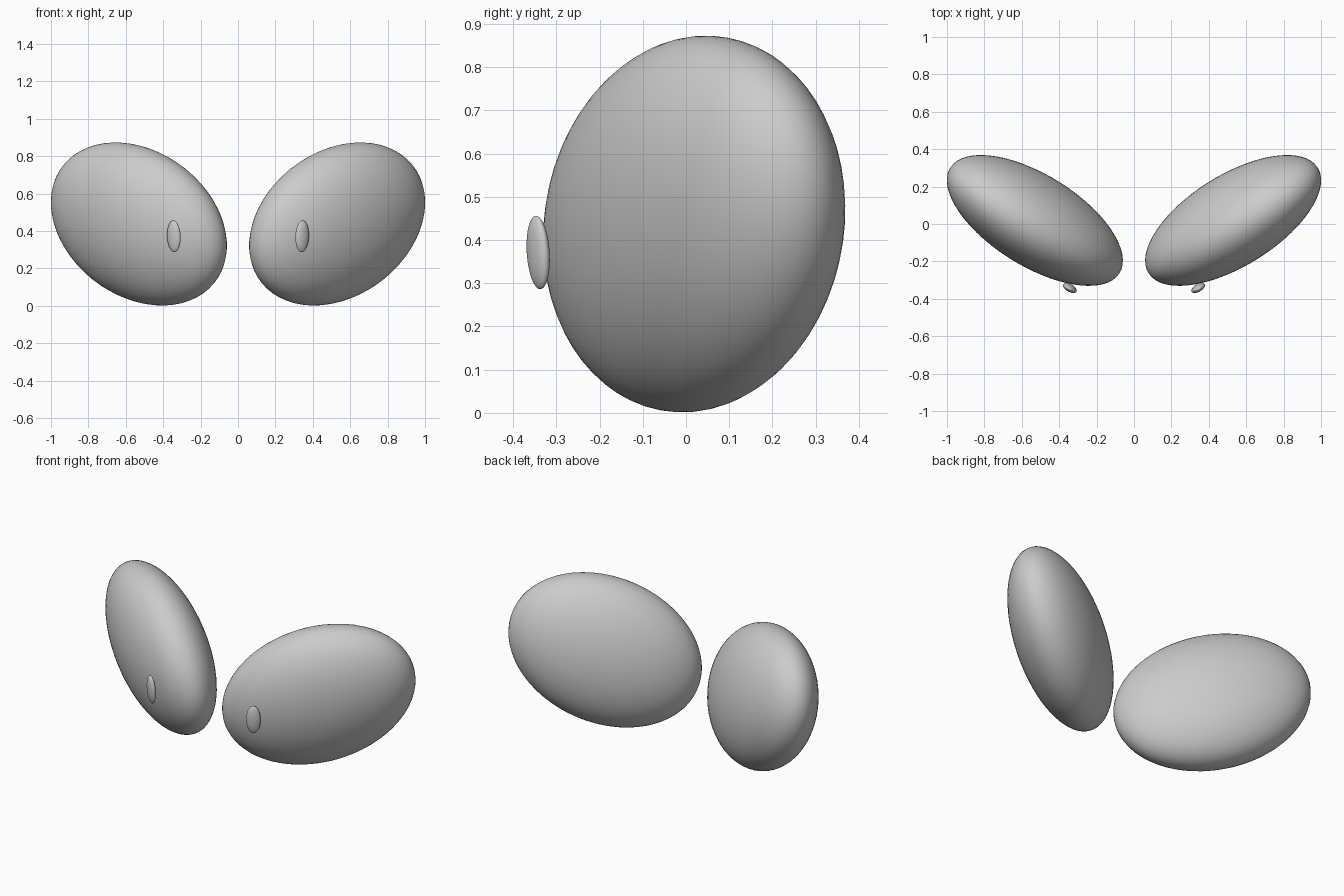
import bpy
from math import radians

cube = bpy.data.objects.get("Cube")
if cube:
    bpy.data.objects.remove(cube, do_unlink=True)


def make_material(name, colour):
    mat = bpy.data.materials.new(name)
    mat.use_nodes = True
    mat.diffuse_color = colour
    mat.node_tree.nodes["Principled BSDF"].inputs["Base Color"].default_value = colour
    return mat


grey = make_material("plain grey", (0.6, 0.6, 0.6, 1))


def ellipsoid_pair(name, centre, radii, tilt):
    """Smooth ellipsoid on the left (+x) and its mirror image on the right."""
    x, y, z = centre
    rx, ry, rz = (radians(a) for a in tilt)
    for label, side in (("left", 1), ("right", -1)):
        bpy.ops.mesh.primitive_uv_sphere_add(
            segments=64, ring_count=32, radius=1,
            location=(side * x, y, z), rotation=(rx, side * ry, side * rz))
        obj = bpy.context.object
        obj.name = f"{label}_{name}"
        obj.scale = radii
        obj.data.materials.append(grey)
        bpy.ops.object.shade_smooth()


# Large flattened eyes, slanting up and back towards the sides
ellipsoid_pair("eye", (0.53, 0.019, 0.437), (0.555, 0.238, 0.411), (9.5, -24.2, 30))

# Small upright pupils resting on the front of the eyes
ellipsoid_pair("pupil", (0.343, -0.342, 0.371), (0.04, 0.02, 0.085), (4, 0, 30))
